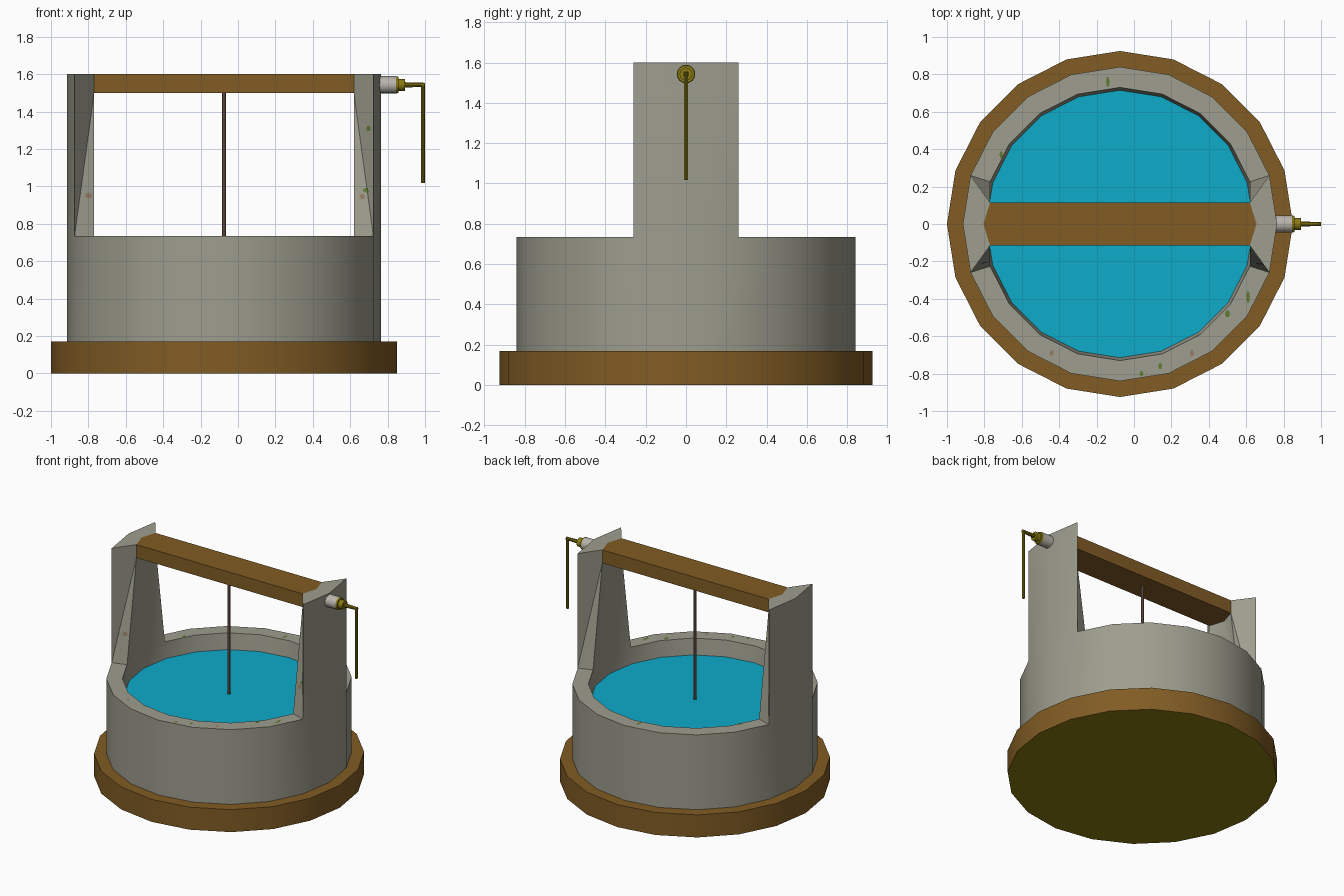
import bpy, bmesh, math
from mathutils import Vector, Matrix
from mathutils.bvhtree import BVHTree

if "Cube" in bpy.data.objects:
    bpy.data.objects.remove(bpy.data.objects["Cube"])

CX, N = -0.075, 20          # well axis and number of sides


def material(name, rgb):
    lin = [((c / 255 + 0.055) / 1.055) ** 2.4 if c > 10 else c / 255 / 12.92 for c in rgb]
    m = bpy.data.materials.new(name)
    m.diffuse_color = (*lin, 1)
    m.use_nodes = True
    m.node_tree.nodes["Principled BSDF"].inputs["Base Color"].default_value = m.diffuse_color
    return m


STONE = material("grey stone", (157, 157, 142))
WOOD = material("brown wood", (129, 92, 36))
WATER = material("blue water", (14, 171, 202))
BRASS = material("old brass", (138, 122, 18))
ROPE = material("rope brown", (118, 92, 80))
STEEL = material("pale metal", (185, 180, 172))
MOSS = material("green moss", (96, 124, 48))
CLAY = material("clay stain", (150, 122, 102))


def finish(bm, name, *mats, smooth=True, recalc=True):
    if recalc:
        bmesh.ops.recalc_face_normals(bm, faces=bm.faces)
    me = bpy.data.meshes.new(name)
    bm.to_mesh(me)
    bm.free()
    ob = bpy.data.objects.new(name, me)
    bpy.context.collection.objects.link(ob)
    for m in mats:
        me.materials.append(m)
    if smooth:
        bpy.ops.object.select_all(action='DESELECT')
        ob.select_set(True)
        bpy.context.view_layer.objects.active = ob
        bpy.ops.object.shade_smooth_by_angle(angle=math.radians(30))
    return ob


def ring(bm, r, z):
    return [bm.verts.new((CX + r * math.cos(i * math.tau / N),
                          r * math.sin(i * math.tau / N), z)) for i in range(N)]


def rod(name, a, b, r1, r2, mat, sides=16):
    a, b = Vector(a), Vector(b)
    bm = bmesh.new()
    mat4 = Matrix.Translation((a + b) / 2) @ (b - a).to_track_quat('Z', 'Y').to_matrix().to_4x4()
    bmesh.ops.create_cone(bm, cap_ends=True, segments=sides, radius1=r1, radius2=r2,
                          depth=(b - a).length, matrix=mat4)
    return finish(bm, name, mat)


# wooden base with a brass-coloured underside
bm = bmesh.new()
lo, hi = ring(bm, 0.925, 0), ring(bm, 0.925, 0.17)
for i in range(N):
    j = (i + 1) % N
    bm.faces.new((lo[i], lo[j], hi[j], hi[i]))
bm.faces.new(hi)
bm.faces.new(lo[::-1]).material_index = 1
finish(bm, "wooden_base", WOOD, BRASS)

# stone wall with the two posts growing out of its rim
bm = bmesh.new()
foot, outer = ring(bm, 0.84, 0.165), ring(bm, 0.84, 0.735)
inner, deep = ring(bm, 0.73, 0.735), ring(bm, 0.713, 0.60)
for i in range(N):
    j = (i + 1) % N
    bm.faces.new((foot[i], foot[j], outer[j], outer[i]))
    bm.faces.new((inner[i], inner[j], deep[j], deep[i]))
    if i not in (19, 0, 9, 10):
        bm.faces.new((outer[i], outer[j], inner[j], inner[i]))
for c, s in ((0, 1), (10, -1)):
    o = [outer[(c + k) % N] for k in (-1, 0, 1)]
    n = [inner[(c + k) % N] for k in (-1, 0, 1)]
    om, ot = ([bm.verts.new((v.co.x, v.co.y, z)) for v in o] for z in (1.5, 1.6))
    nm, nt = ([bm.verts.new((v.co.x, (v.co.y > 0.01) * 0.115 - (v.co.y < -0.01) * 0.115, z))
               for v in n] for z in (1.5, 1.6))
    for k in (0, 1):
        for a, b in ((o, om), (om, ot), (n, nm), (nm, nt), (ot, nt)):
            bm.faces.new((a[k], a[k + 1], b[k + 1], b[k]))
    for k in (0, 2):
        bm.faces.new((o[k], n[k], nm[k]))
        bm.faces.new((o[k], nm[k], om[k]))
        bm.faces.new((om[k], nm[k], nt[k], ot[k]))
bmesh.ops.recalc_face_normals(bm, faces=bm.faces)
tree = BVHTree.FromBMesh(bm)
finish(bm, "stone_wall_and_posts", STONE)

# water surface
bm = bmesh.new()
bm.faces.new(ring(bm, 0.715, 0.615))
finish(bm, "water", WATER, smooth=False, recalc=False)

# cross beam, pointed at both ends to meet the posts
bm = bmesh.new()
xi = 0.73 * math.cos(math.tau / N)
plan = [(-xi, -0.115), (xi, -0.115), (0.73, 0), (xi, 0.115), (-xi, 0.115), (-0.73, 0)]
f = bm.faces.new([bm.verts.new((CX + x, y, 1.5)) for x, y in plan])
ext = bmesh.ops.extrude_face_region(bm, geom=[f])["geom"]
bmesh.ops.translate(bm, vec=(0, 0, 0.1), verts=[g for g in ext if isinstance(g, bmesh.types.BMVert)])
finish(bm, "cross_beam", WOOD, smooth=False)

# rope
rod("rope", (CX, 0, 0.60), (CX, 0, 1.51), 0.011, 0.011, ROPE, 8)

# crank
Z = 1.543
rod("crank_bearing", (0.755, 0, Z), (0.845, 0, Z), 0.046, 0.046, STEEL)
rod("crank_flange", (0.845, 0, Z), (0.857, 0, Z), 0.046, 0.043, BRASS)
rod("crank_collar", (0.857, 0, Z), (0.893, 0, Z), 0.032, 0.032, BRASS)
rod("crank_axle", (0.893, 0, Z), (0.999, 0, Z), 0.014, 0.011, BRASS, 10)
rod("crank_handle", (0.989, 0, Z + 0.008), (0.989, 0, 1.017), 0.011, 0.011, BRASS, 10)


# moss and clay specks laid on the stone
def specks(name, mat, spots):
    bm = bmesh.new()
    for front, u, v, r1, r2 in spots:
        start, ray = ((u, -2, v), (0, 1, 0)) if front else ((u, v, 3), (0, 0, -1))
        loc, nor, *_ = tree.ray_cast(Vector(start), Vector(ray))
        if loc is None:
            continue
        if nor.dot(Vector(ray)) > 0:
            nor = -nor
        m = Matrix.Translation(loc + nor * 0.003) @ nor.to_track_quat('Z', 'Y').to_matrix().to_4x4()
        bm.faces.new([bm.verts.new(m @ Vector((r1 * math.cos(k * math.tau / 6),
                                               r2 * math.sin(k * math.tau / 6), 0)))
                      for k in range(6)])
    finish(bm, name, mat, smooth=False, recalc=False)


specks("moss_specks", MOSS, [
    (0, -0.14, 0.76, 0.01, 0.03), (0, -0.71, 0.37, 0.01, 0.02), (0, 0.61, -0.39, 0.01, 0.035),
    (0, 0.50, -0.48, 0.014, 0.02), (0, 0.14, -0.76, 0.01, 0.018), (0, 0.04, -0.80, 0.01, 0.016),
    (1, 0.70, 1.31, 0.02, 0.016), (1, 0.69, 0.98, 0.025, 0.014)])
specks("clay_specks", CLAY, [
    (0, -0.44, -0.69, 0.011, 0.016), (0, 0.31, -0.69, 0.011, 0.018),
    (1, 0.665, 0.945, 0.016, 0.016), (1, -0.80, 0.95, 0.02, 0.016)])
